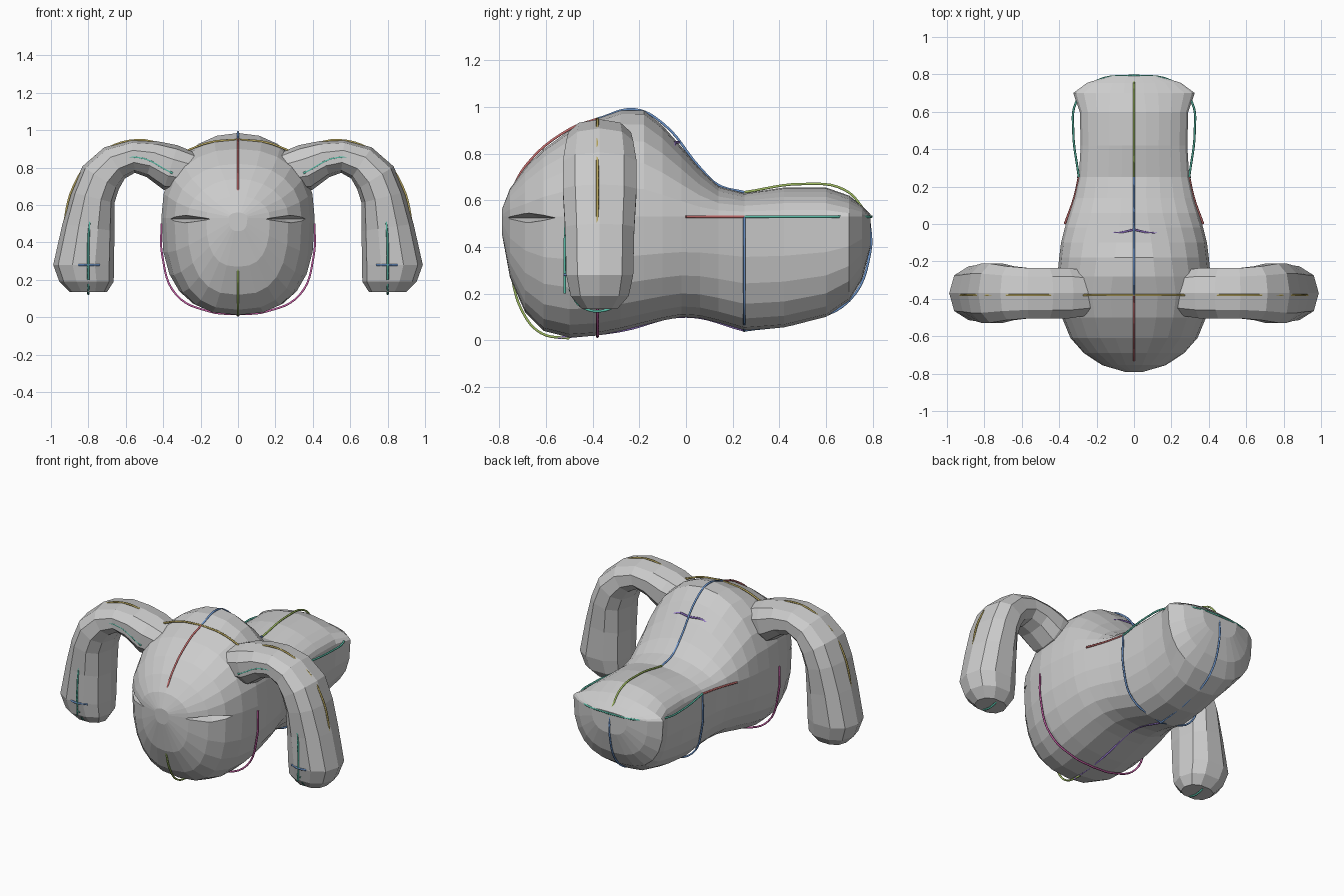
import bpy, bmesh, math
from mathutils import Vector

if "Cube" in bpy.data.objects:
    bpy.data.objects.remove(bpy.data.objects["Cube"])


def spow(v, p):
    return math.copysign(abs(v) ** p, v)


def loft(name, rings):
    """Skin a list of equal-length point rings and cap both ends."""
    bm = bmesh.new()
    vr = [[bm.verts.new(p) for p in r] for r in rings]
    n = len(vr[0])
    for a, b in zip(vr, vr[1:]):
        for i in range(n):
            j = (i + 1) % n
            bm.faces.new((a[i], a[j], b[j], b[i]))
    bm.faces.new(vr[0])
    bm.faces.new(vr[-1])
    bmesh.ops.recalc_face_normals(bm, faces=bm.faces)
    me = bpy.data.meshes.new(name)
    bm.to_mesh(me)
    bm.free()
    ob = bpy.data.objects.new(name, me)
    bpy.context.collection.objects.link(ob)
    return ob


# head and rear body: y, half width, bottom z, top z, upper roundness
sections = [
    (-.79, .05, .46, .56, 2), (-.755, .17, .27, .65, 2), (-.69, .27, .12, .74, 2),
    (-.61, .34, .04, .82, 2.2), (-.5, .385, .012, .9, 2.3), (-.38, .41, .02, .95, 2.3),
    (-.28, .41, .04, .985, 2.1), (-.18, .4, .065, .985, 2), (-.1, .39, .085, .92, 1.9),
    (-.02, .37, .1, .83, 1.8), (.06, .345, .095, .735, 1.7), (.14, .32, .075, .66, 1.7),
    (.25, .295, .042, .63, 1.8), (.42, .285, .055, .655, 1.8), (.6, .29, .1, .655, 1.8),
    (.7, .325, .17, .62, 1.5), (.755, .25, .26, .575, 1.7), (.792, .13, .4, .54, 2)]
N = 24
rings = []
for y, w, zb, zt, e in sections:
    ring = []
    for k in range(N):
        a = 2 * math.pi * k / N
        c, s = math.cos(a), math.sin(a)
        p = 2 / (e if s > 0 else 2.6)
        h = zt - .53 if s > 0 else .53 - zb
        ring.append((w * spow(c, p), y, .53 + h * spow(s, p)))
    rings.append(ring)
body = loft("head_and_body", rings)

# slits across the front of the head
cut = bmesh.new()
for s in (-1, 1):
    a, b = Vector((s * .12, -.8, .525)), Vector((s * .43, -.52, .525))
    d = Vector((-s * .07, .07, 0))
    m = (a + b) / 2
    pts = [a, b, m - d * .9 + Vector((0, 0, .045)), m - d * .9 - Vector((0, 0, .045)), m + d * .45]
    bmesh.ops.convex_hull(cut, input=[cut.verts.new(q) for q in pts])
me = bpy.data.meshes.new("slit_cutter")
cut.to_mesh(me)
cut.free()
cutter = bpy.data.objects.new("slit_cutter", me)
bpy.context.collection.objects.link(cutter)
cutter.hide_render = True
cutter.hide_viewport = True
mod = body.modifiers.new("slits", 'BOOLEAN')
mod.operation = 'DIFFERENCE'
mod.object = cutter
mod.solver = 'EXACT'

# drooping side tubes: x, z, in-plane radius, depth radius
path = [(.22, .77, .1, .12), (.36, .8, .125, .14), (.46, .845, .1, .14), (.56, .86, .088, .14),
        (.66, .825, .1, .15), (.735, .745, .115, .165), (.775, .64, .118, .165),
        (.8, .48, .14, .155), (.825, .28, .163, .15), (.81, .19, .145, .13), (.8, .135, .1, .08)]
for side, nm in ((1, "right"), (-1, "left")):
    rings = []
    for i, (x, z, r, d) in enumerate(path):
        p0, p1 = path[max(i - 1, 0)], path[min(i + 1, len(path) - 1)]
        t = Vector((p1[0] - p0[0], p1[1] - p0[1])).normalized()
        if i > 7:
            t = Vector((0, -1))
        ring = []
        for k in range(10):
            a = 2 * math.pi * k / 10
            u, v = r * spow(math.cos(a), .85), d * spow(math.sin(a), .85)
            ring.append((side * (x - t.y * u), -.37 + v, z + t.x * u))
        rings.append(ring)
    loft("side_tube_" + nm, rings)

# coloured guide lines drawn over the surface
COL = {"red": (.55, .15, .15, 1), "blue": (.15, .3, .6, 1), "green": (.35, .5, .12, 1),
       "purple": (.3, .18, .6, 1), "pink": (.6, .12, .4, 1), "teal": (.1, .5, .38, 1),
       "ochre": (.5, .4, .12, 1)}
MATS = {}
for k, c in COL.items():
    MATS[k] = bpy.data.materials.new(k)
    MATS[k].diffuse_color = c


def stroke(name, color, pts, mirror=True):
    cu = bpy.data.curves.new(name, 'CURVE')
    cu.dimensions = '3D'
    cu.bevel_depth = .006
    cu.bevel_resolution = 1
    cu.resolution_u = 6
    cu.use_fill_caps = True
    for s in ((1, -1) if mirror else (1,)):
        sp = cu.splines.new('BEZIER')
        sp.bezier_points.add(len(pts) - 1)
        for bp, (x, y, z) in zip(sp.bezier_points, pts):
            bp.co = (s * x, y, z)
            bp.handle_left_type = bp.handle_right_type = 'AUTO'
    cu.materials.append(MATS[color])
    bpy.context.collection.objects.link(bpy.data.objects.new(name, cu))


def mid(*yz):
    return [(0, y, z) for y, z in yz]


# centre lines
stroke("line_brow", "red", mid((-.76, .61), (-.69, .745), (-.5, .905), (-.38, .95)), False)
stroke("line_crown", "blue", mid((-.38, .95), (-.22, .99), (-.1, .93), (.06, .74), (.14, .665), (.25, .635)), False)
stroke("line_back_top", "green", mid((.25, .635), (.5, .67), (.68, .645), (.78, .54)), False)
stroke("line_back_end", "blue", mid((.785, .53), (.79, .38), (.7, .17), (.5, .08), (.25, .042)), False)
stroke("line_belly", "purple", mid((.25, .042), (0, .102), (-.28, .04), (-.55, .01)), False)
stroke("line_chin", "green", mid((-.76, .33), (-.7, .12), (-.62, .03), (-.5, .008)), False)
# mirrored lines
stroke("line_head_top", "ochre", [(0, -.38, .95), (.15, -.38, .935), (.3, -.38, .88)])
stroke("line_tube_top", "ochre", [(.3, -.38, .88), (.54, -.38, .948), (.76, -.38, .86), (.88, -.38, .7), (.94, -.38, .45)])
stroke("line_tube_tip", "teal", [(.8, -.5, .22), (.8, -.45, .145), (.8, -.34, .13), (.8, -.26, .19)])
stroke("line_tube_front", "teal", [(.35, -.5, .77), (.54, -.5, .855), (.68, -.5, .82), (.75, -.5, .71)])
stroke("line_tube_drop", "teal", [(.785, -.51, .6), (.8, -.52, .4), (.8, -.52, .2)])
stroke("line_tube_back", "purple", [(.77, -.23, .75), (.79, -.23, .53)])
stroke("line_tube_ring", "blue", [(.92, -.46, .28), (.82, -.52, .28), (.74, -.5, .28)])
stroke("line_head_side", "pink", [(.41, -.38, .5), (.405, -.38, .33), (.33, -.38, .12), (.15, -.38, .03), (0, -.38, .015)])
stroke("line_body_side", "blue", [(.295, .25, .53), (.29, .25, .3), (.22, .25, .12), (0, .25, .04)])
stroke("line_waist", "red", [(.37, 0, .53), (.32, .14, .53), (.295, .25, .53)])
stroke("line_rim", "teal", [(.295, .25, .53), (.325, .5, .53), (.31, .65, .53), (.2, .765, .53), (0, .795, .53)])
stroke("line_neck", "purple", [(0, -.03, .85), (.1, -.05, .84), (.2, -.04, .76)])

for m in bpy.data.materials:
    if m.users and not m.is_grease_pencil:
        m.use_nodes = True
        m.node_tree.nodes["Principled BSDF"].inputs["Base Color"].default_value = m.diffuse_color
